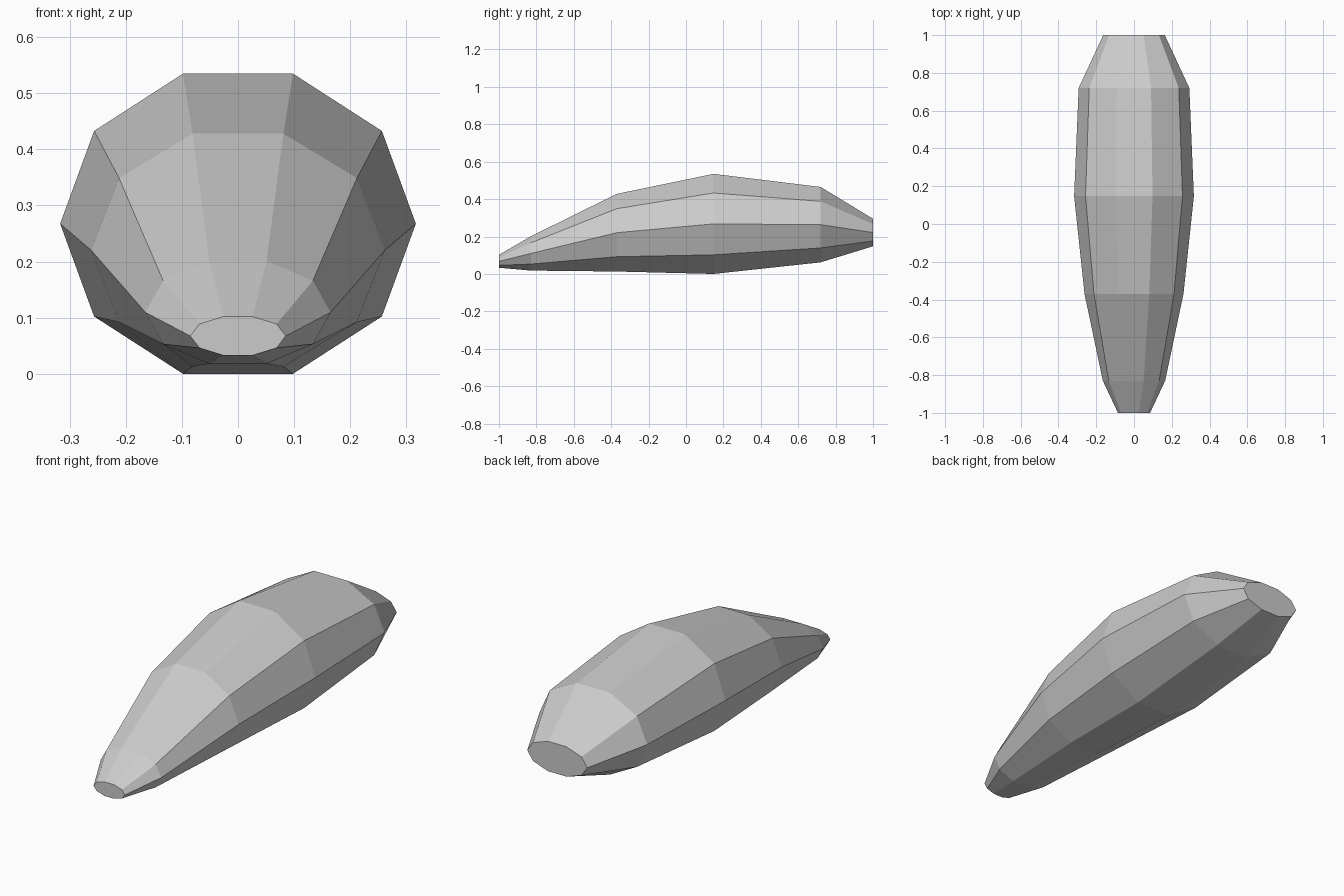
import bpy, bmesh, math

cube = bpy.data.objects.get("Cube")
if cube:
    bpy.data.objects.remove(cube)

SIDES = 10
# Rings along the body: y, half width, bottom z, top z
RINGS = [
    (-1.00, 0.085, 0.033, 0.102),
    (-0.83, 0.165, 0.018, 0.201),
    (-0.37, 0.262, 0.013, 0.428),
    (0.147, 0.317, 0.000, 0.535),
    (0.72, 0.293, 0.062, 0.465),
    (1.00, 0.163, 0.148, 0.295),
]

# Plain grey
grey = bpy.data.materials.new("grey")
grey.use_nodes = True
colour = (0.6, 0.6, 0.6, 1)
grey.diffuse_color = colour
grey.node_tree.nodes["Principled BSDF"].inputs["Base Color"].default_value = colour


def add_ring(bm, y, half_width, bottom, top):
    centre = (bottom + top) / 2
    half_height = (top - bottom) / 2 / math.sin(math.radians(72))
    angles = [math.tau * i / SIDES for i in range(SIDES)]
    return [bm.verts.new((half_width * math.cos(a), y,
                          centre + half_height * math.sin(a))) for a in angles]


# Tapered body lofted through the rings, with flat end caps
bm = bmesh.new()
rings = [add_ring(bm, *ring) for ring in RINGS]
for near, far in zip(rings, rings[1:]):
    for i in range(SIDES):
        j = (i + 1) % SIDES
        bm.faces.new((near[i], near[j], far[j], far[i]))
bm.faces.new(rings[0])
bm.faces.new(rings[-1])
bmesh.ops.recalc_face_normals(bm, faces=bm.faces)

mesh = bpy.data.meshes.new("tapered_body")
bm.to_mesh(mesh)
bm.free()
mesh.materials.append(grey)
body = bpy.data.objects.new("tapered_body", mesh)
bpy.context.collection.objects.link(body)
